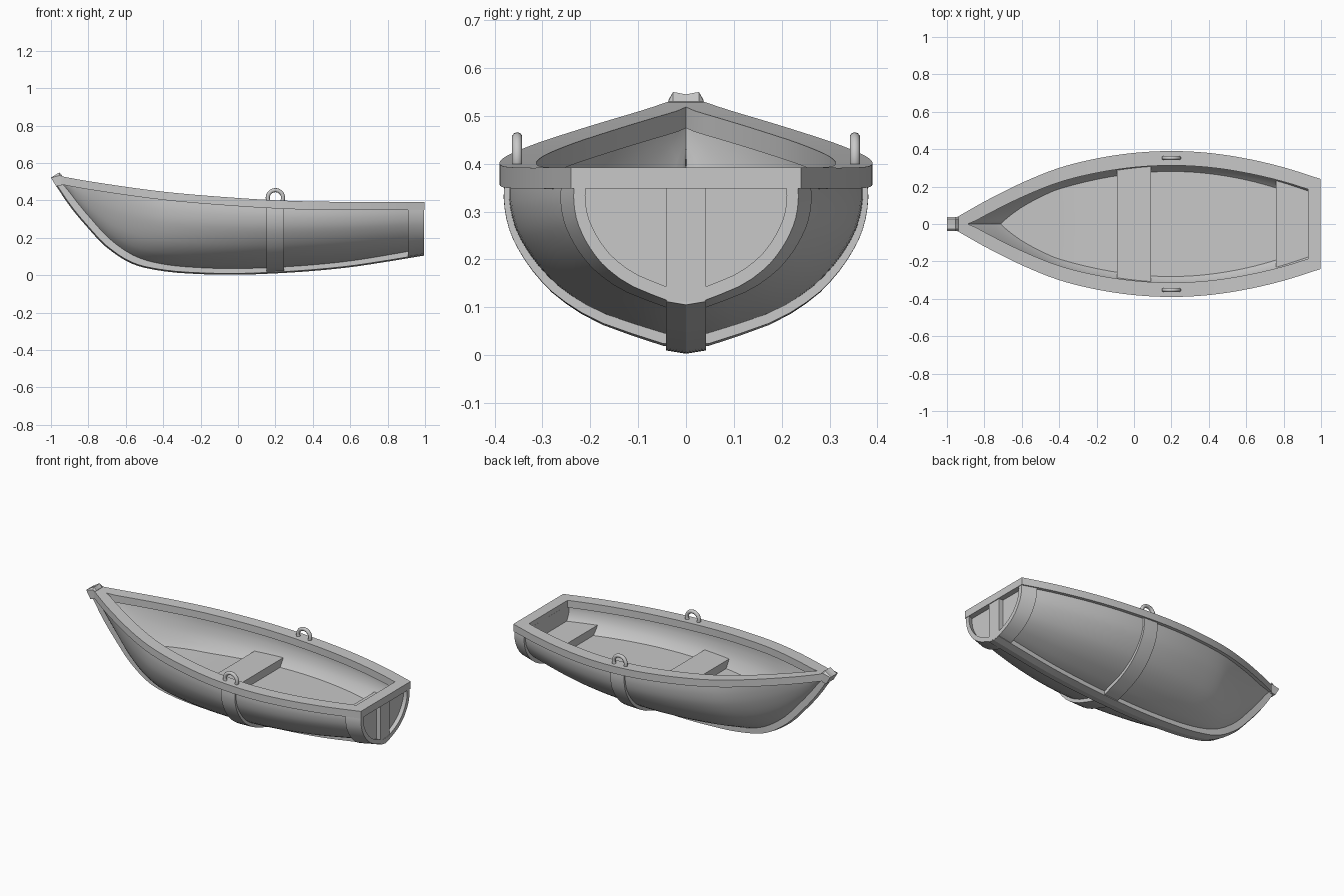
import bpy, bmesh, math
from mathutils import Vector

cube = bpy.data.objects.get("Cube")
if cube:
    bpy.data.objects.remove(cube, do_unlink=True)

grey = bpy.data.materials.new("weathered_grey")
grey.use_nodes = True
COLOUR = (0.58, 0.58, 0.58, 1)
grey.diffuse_color = COLOUR
grey.node_tree.nodes["Principled BSDF"].inputs["Base Color"].default_value = COLOUR

# Lines of the boat: keel profile, rail half-beam, rail height, section fullness
KEEL = [(-1, .52), (-.9, .37), (-.8, .25), (-.71, .155), (-.57, .063), (-.4, .022), (-.2, .006),
        (0, .003), (.2, .01), (.4, .023), (.6, .043), (.8, .073), (.995, .105)]
BEAM = [(-1, .01), (-.95, .035), (-.8, .12), (-.6, .22), (-.4, .3), (-.2, .35), (0, .38),
        (.2, .39), (.4, .38), (.6, .35), (.8, .303), (1, .24)]
SHEER = [(-1, .54), (-.8, .503), (-.4, .447), (0, .413), (.3, .397), (.6, .392), (1, .392)]
FULL = [(0, .11), (.13, .46), (.28, .69), (.42, .82), (.55, .905), (.68, .965), (.85, 1), (1, 1)]
RAIL_H = .044


def curve(table, x):
    """Smooth cubic interpolation through a table of points."""
    n = len(table)
    x = min(max(x, table[0][0]), table[-1][0])
    i = next(k for k in range(n - 1) if x <= table[k + 1][0])
    slope = lambda k: ((table[min(k + 1, n - 1)][1] - table[max(k - 1, 0)][1])
                       / (table[min(k + 1, n - 1)][0] - table[max(k - 1, 0)][0]))
    (a, p), (b, q) = table[i], table[i + 1]
    h, t = b - a, (x - a) / (b - a)
    return (p * (2*t**3 - 3*t*t + 1) + h * slope(i) * (t**3 - 2*t*t + t)
            + q * (3*t*t - 2*t**3) + h * slope(i + 1) * (t**3 - t*t))


def span(a, b, n):
    return [a + (b - a) * i / n for i in range(n + 1)]


def keel_normal(x):
    d = curve(KEEL, x + .01) - curve(KEEL, x - .01)
    return Vector((-d, 0, .02)).normalized()


# Hull bottom line lies inside the keel timber
HULL_LINE = []
for kx, kz in KEEL:
    nrm = keel_normal(kx)
    HULL_LINE.append((kx + abs(nrm.x) * .03 if kx < 0 else kx, kz + nrm.z * .032))


def hull_base(x):
    return min(curve(HULL_LINE, x), curve(SHEER, x) - RAIL_H)


def half_width(x, f):
    bow = .45 * min(1, max(0, (-.42 - x) / .35))
    return (curve(BEAM, x) - .02 * min(1, curve(BEAM, x) / .1)) * (
        curve(FULL, f) * (1 - bow) + f ** .8 * bow)


def width_at(x, z):
    lo = hull_base(x)
    return half_width(x, min(1, max(0, (z - lo) / (curve(SHEER, x) - .03 - lo))))


def section(x, offset=0, n=16):
    """Hull outline from keel to rail; outward offsets grow toward the keel, inward ones fade."""
    lo, hi = hull_base(x), curve(SHEER, x) - .03
    pts = [Vector((half_width(x, f), lo + (hi - lo) * f)) for f in span(0, 1, n)]
    out = []
    for i, p in enumerate(pts):
        d = pts[min(i + 1, n)] - pts[max(i - 1, 0)]
        d = d.normalized() if d.length > 1e-6 else Vector((0, 1))
        push = offset * (2.4 - 1.4 * i / n if offset > 0 else i / n)
        out.append((max(0, p.x + d.y * push), p.y - d.x * push))
    return [(0, out[0][1])] + out


def finish(obj, angle=35):
    obj.data.materials.append(grey)
    bpy.ops.object.select_all(action='DESELECT')
    obj.select_set(True)
    bpy.context.view_layer.objects.active = obj
    bpy.ops.object.shade_smooth_by_angle(angle=math.radians(angle))


def loft(name, rings):
    """Skin closed half-rings on the +y side and mirror across y = 0."""
    bm = bmesh.new()
    loops = [[bm.verts.new(p) for p in ring] for ring in rings]
    n = len(loops[0])
    for a, b in zip(loops, loops[1:]):
        for i in range(n):
            bm.faces.new((a[i], a[(i + 1) % n], b[(i + 1) % n], b[i]))
    bm.faces.new(loops[0])
    bm.faces.new(loops[-1])
    bmesh.ops.recalc_face_normals(bm, faces=bm.faces)
    inner = [f for f in bm.faces if all(abs(v.co.y) < 1e-5 for v in f.verts)]
    bmesh.ops.delete(bm, geom=inner, context='FACES')
    bmesh.ops.remove_doubles(bm, verts=bm.verts, dist=1e-5)
    for e in bm.edges:
        if all(abs(v.co.y) < 1e-5 for v in e.verts):
            e.smooth = False
    mesh = bpy.data.meshes.new(name)
    bm.to_mesh(mesh)
    bm.free()
    obj = bpy.data.objects.new(name, mesh)
    bpy.context.collection.objects.link(obj)
    mirror = obj.modifiers.new("mirror", 'MIRROR')
    mirror.use_axis = (False, True, False)
    finish(obj)


# Hull shell with inner skin
rings = []
for x in span(-.955, .96, 44):
    outer = section(x)
    lo, hi = outer[0][1], outer[-1][1]
    skin = [(max(0, y - .042), z + .03 * (hi - z) / max(hi - lo, .01)) for y, z in outer]
    rings.append([(x, y, z) for y, z in outer + skin[::-1]])
loft("hull", rings)

# Raised bands around the hull
for name, a, b, out, inn in (("middle_band", .152, .245, .009, -.008),
                             ("stern_band", .91, .995, .011, -.013)):
    loft(name, [[(x, y, z) for y, z in section(x, out) + section(x, inn)[::-1]]
                for x in span(a, b, 4)])

# Transom board
loft("transom", [[(x, y, z) for y, z in section(x, -.004)] +
                 [(x, 0, curve(SHEER, x) - .03)] for x in (.93, .965)])

# Gunwale rail, closed across the stern
rings = []
for x in span(-.975, .93, 44) + [.9305, .965, .998]:
    top, w = curve(SHEER, x), curve(BEAM, x)
    inner = 0 if x > .9302 else max(0, w - .077)
    rings.append([(x, inner, top), (x, w, top), (x, w, top - RAIL_H), (x, inner, top - RAIL_H)])
loft("gunwale_rail", rings)

# Keel and stem timber
rings = []
for x in span(-.99, -.5, 14) + span(-.45, .995, 24):
    p, nrm = Vector((x, 0, curve(KEEL, x))), keel_normal(x)
    side = Vector((0, .025 + .017 * min(1, (x + 1) / .4), 0))
    inside = p + nrm * .046
    rings.append([p, p + side + nrm * .007, inside + side, inside])
loft("keel", rings)

# Stern post and stem cap
loft("stern_post", [[(x, 0, z), (x, .042, z), (x + .033, .042, z), (x + .033, 0, z)]
                    for x, z in ((.96, .115), (.96, .36))])
CAP = [(-.972, .475), (-1, .522), (-.955, .545), (-.938, .53), (-.945, .48)]
loft("stem_cap", [[(x, y, z + lift * (z > .54)) for x, z in CAP]
                  for y, lift in ((0, 0), (.027, .005), (.037, -.012))])


# Floor and seats, fitted to the hull sides; the floor lifts toward the bow
def board(name, a, b, height, thick, n):
    rings = []
    for x in span(a, b, n):
        top = height + .08 * max(0, -.35 - x)
        lip = max(.001, width_at(x, top) - .032)
        low = max(.001, min(lip, width_at(x, top - thick) - .015))
        rings.append([(x, 0, top), (x, lip, top), (x, low, top - thick), (x, 0, top - thick)])
    loft(name, rings)


board("floor", -.77, .94, .22, .015, 30)
board("middle_seat", -.09, .09, .268, .06, 6)
board("stern_seat", .76, .94, .268, .06, 6)

# Oar rings
for name, y in (("right_oar_ring", -.353), ("left_oar_ring", .353)):
    bpy.ops.mesh.primitive_torus_add(location=(.2, y, .414), rotation=(math.pi / 2, 0, 0),
                                     major_radius=.041, minor_radius=.011,
                                     major_segments=28, minor_segments=10)
    ring = bpy.context.object
    ring.name = name
    finish(ring, 60)
